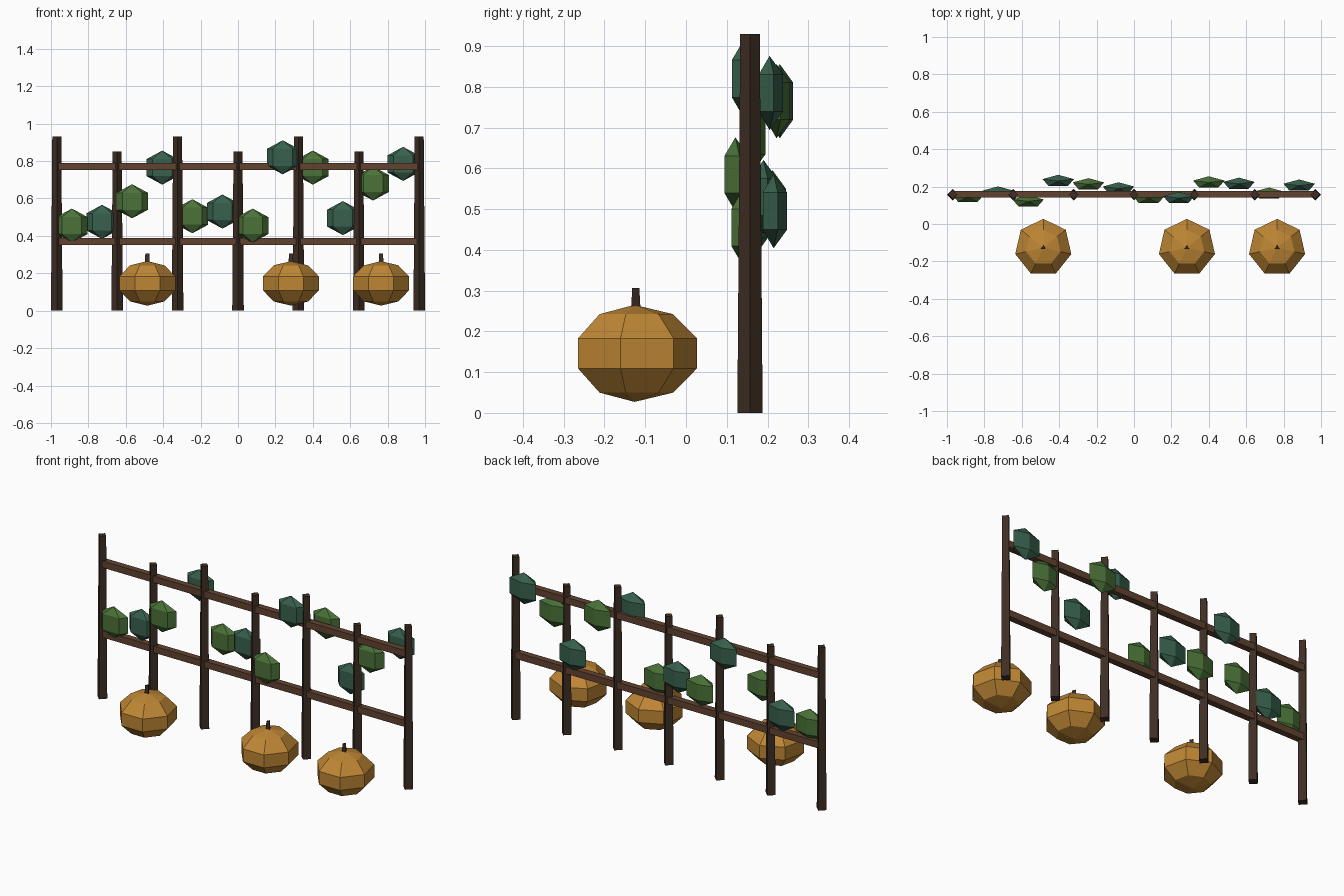
import bpy
from math import sin, cos, pi

if "Cube" in bpy.data.objects:
    bpy.data.objects.remove(bpy.data.objects["Cube"])


def material(name, rgb):
    m = bpy.data.materials.new(name)
    m.diffuse_color = (*rgb, 1)
    m.use_nodes = True
    m.node_tree.nodes["Principled BSDF"].inputs["Base Color"].default_value = m.diffuse_color
    return m


POST = material("dark_wood", (0.05, 0.028, 0.018))
RAIL = material("rail_wood", (0.12, 0.055, 0.03))
ORANGE = material("gourd_orange", (0.52, 0.24, 0.035))
GREEN = material("leaf_green", (0.07, 0.17, 0.04))
TEAL = material("leaf_teal", (0.04, 0.12, 0.075))


def add_mesh(name, verts, faces, loc, mat):
    me = bpy.data.meshes.new(name)
    me.from_pydata(verts, [], faces)
    me.materials.append(mat)
    ob = bpy.data.objects.new(name, me)
    ob.location = loc
    bpy.context.collection.objects.link(ob)
    return ob


def ring(n, r, z):
    # polygon with its first corner on +y
    return [(-r * sin(2 * pi * i / n), r * cos(2 * pi * i / n), z) for i in range(n)]


def prism(name, n, r0, r1, h, loc, mat):
    verts = ring(n, r0, 0) + ring(n, r1, h)
    faces = [(i, (i + 1) % n, n + (i + 1) % n, n + i) for i in range(n)]
    faces += [tuple(reversed(range(n))), tuple(range(n, 2 * n))]
    return add_mesh(name, verts, faces, loc, mat)


def ball(name, n, rings, radii, loc, mat):
    # low-poly sphere scaled by radii
    rx, ry, rz = radii
    verts = [(0, 0, -1)]
    for k in range(1, rings):
        a = pi * k / rings
        verts += ring(n, sin(a), -cos(a))
    verts.append((0, 0, 1))
    top = len(verts) - 1
    faces = []
    for i in range(n):
        j = (i + 1) % n
        faces.append((0, 1 + j, 1 + i))
        for k in range(rings - 2):
            b = 1 + k * n
            faces.append((b + i, b + j, b + n + j, b + n + i))
        faces.append((top - n + i, top - n + j, top))
    verts = [(x * rx, y * ry, z * rz) for x, y, z in verts]
    return add_mesh(name, verts, faces, loc, mat)


# Fence posts, alternating tall and short
FENCE_Y = 0.157
for i in range(7):
    prism("fence_post", 4, 0.031, 0.024, 0.93 if i % 2 == 0 else 0.85,
          ((i - 3) * 0.323, FENCE_Y, 0), POST)

# Horizontal rails
for z in (0.37, 0.77):
    bpy.ops.mesh.primitive_cube_add(size=1, location=(0, FENCE_Y + 0.002, z))
    rail = bpy.context.object
    rail.name = "fence_rail"
    rail.scale = (1.94, 0.036, 0.038)
    rail.data.materials.append(RAIL)

# Gourds with stems
for x in (-0.485, 0.283, 0.765):
    ball("gourd", 7, 5, (0.1616, 0.1616, 0.119), (x, -0.1265, 0.146), ORANGE)
    prism("gourd_stem", 3, 0.015, 0.012, 0.055, (x, -0.1265, 0.252), POST)

# Leaves along the fence, alternating green and teal: (y, z)
leaves = [(0.145, 0.455), (0.168, 0.475), (0.121, 0.585), (0.23, 0.765),
          (0.212, 0.505), (0.19, 0.53), (0.138, 0.455), (0.139, 0.82),
          (0.222, 0.765), (0.215, 0.495), (0.162, 0.68), (0.205, 0.785)]
for i, (y, z) in enumerate(leaves):
    ball("leaf", 5, 3, (0.102, 0.038, 0.091), (-0.888 + i * 0.161, y, z),
         TEAL if i % 2 else GREEN)
